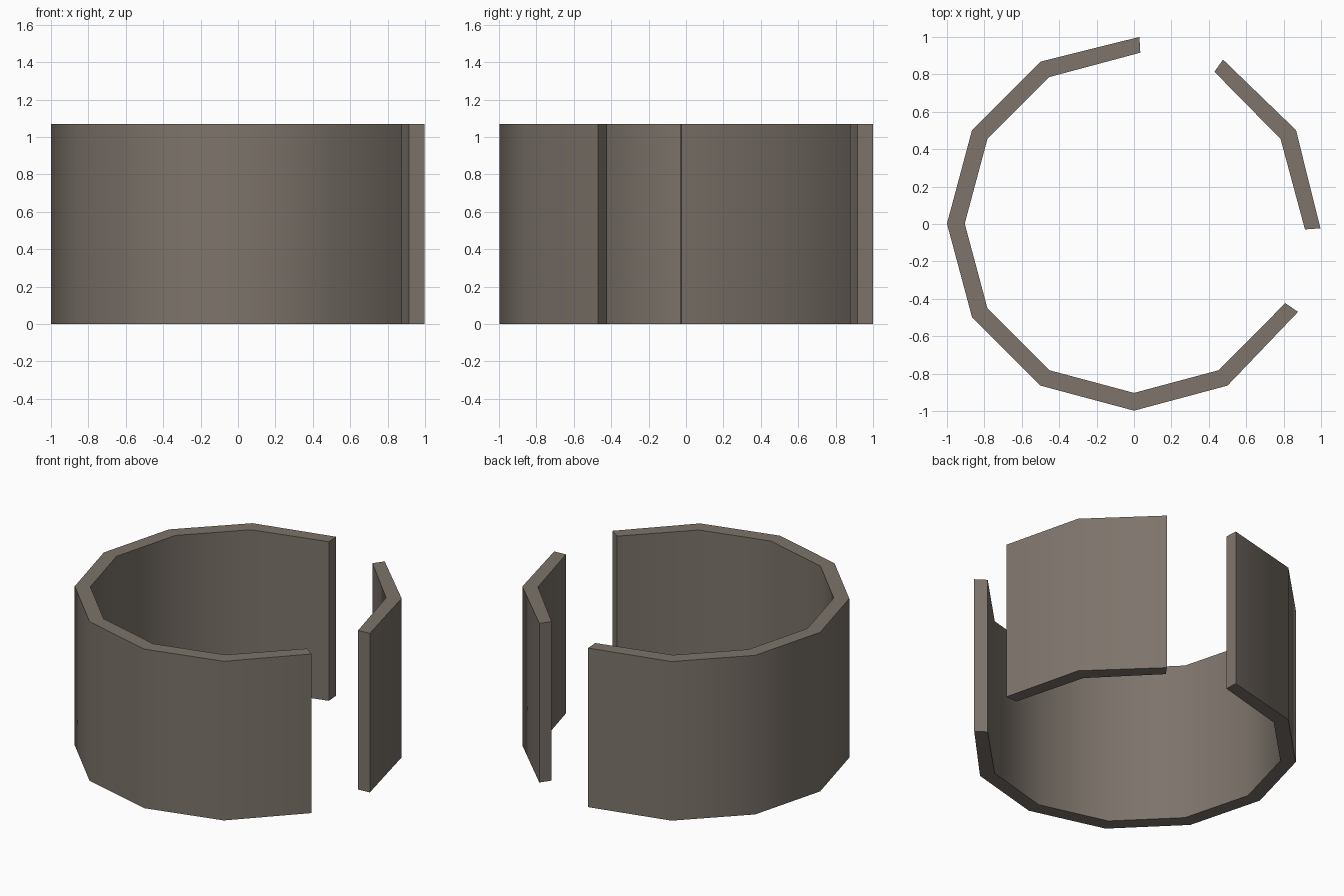
import bpy, bmesh, math

if "Cube" in bpy.data.objects:
    bpy.data.objects.remove(bpy.data.objects["Cube"])

HEIGHT = 1.07
R_OUT, R_IN = 1.0, 0.905
CY = 0.002

stone = bpy.data.materials.new("warm grey stone")
stone.diffuse_color = (0.205, 0.174, 0.147, 1)
stone.use_nodes = True
stone.node_tree.nodes["Principled BSDF"].inputs["Base Color"].default_value = stone.diffuse_color


def ring_point(radius, degrees):
    a = math.radians(degrees)
    return (radius * math.cos(a), CY + radius * math.sin(a))


def wall(name, start, degrees, end):
    """Curved wall: start/end are (outer, inner) points, corners lie on a 12-gon."""
    pairs = [start]
    pairs += [(ring_point(R_OUT, d), ring_point(R_IN, d)) for d in degrees]
    pairs.append(end)
    outline = [p[0] for p in pairs] + [p[1] for p in reversed(pairs)]
    bm = bmesh.new()
    low = [bm.verts.new((x, y, 0)) for x, y in outline]
    high = [bm.verts.new((x, y, HEIGHT)) for x, y in outline]
    n, m = len(outline), len(pairs)
    for i in range(n):
        j = (i + 1) % n
        bm.faces.new((low[i], low[j], high[j], high[i]))
    # top and bottom rims
    for i in range(m - 1):
        for ring in (low, high):
            bm.faces.new((ring[i], ring[i + 1], ring[n - 2 - i], ring[n - 1 - i]))
    bmesh.ops.recalc_face_normals(bm, faces=bm.faces)
    mesh = bpy.data.meshes.new(name)
    bm.to_mesh(mesh)
    bm.free()
    obj = bpy.data.objects.new(name, mesh)
    bpy.context.collection.objects.link(obj)
    mesh.materials.append(stone)
    bpy.ops.object.select_all(action='DESELECT')
    obj.select_set(True)
    bpy.context.view_layer.objects.active = obj
    bpy.ops.object.shade_smooth_by_angle(angle=math.radians(45))


# Long wall, wrapping most of the circle
wall("long_wall",
     ((0.029, 1.0), (0.034, 0.916)),
     range(120, 301, 30),
     ((0.877, -0.47), (0.809, -0.423)))

# Short separate wall between the two openings
wall("short_wall",
     ((0.997, -0.023), (0.914, -0.029)),
     [30],
     ((0.476, 0.879), (0.43, 0.814)))
